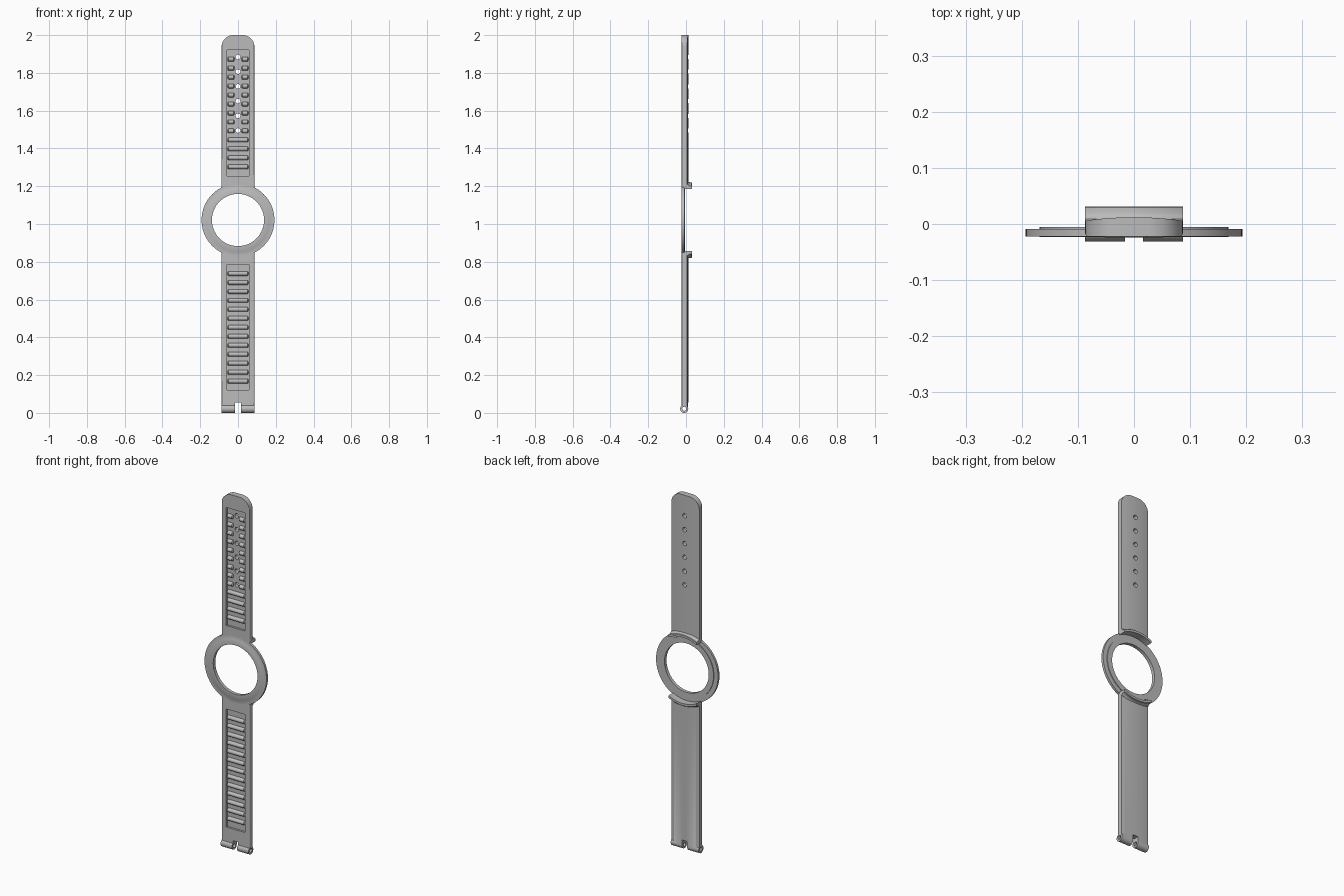
import bpy, bmesh, math
from mathutils import Vector

cube = bpy.data.objects.get("Cube")
if cube:
    bpy.data.objects.remove(cube, do_unlink=True)

grey = bpy.data.materials.new("strap grey")
grey.use_nodes = True
COLOUR = (0.5, 0.5, 0.5, 1)
grey.diffuse_color = COLOUR
grey.node_tree.nodes["Principled BSDF"].inputs["Base Color"].default_value = COLOUR

CZ = 1.021        # centre height of the case ring
HW = 0.087        # half width of the strap
FRONT, BACK = -0.0225, 0.012
SEAT = 0.186      # radius of the strap ends around the ring


def finish(name, bm):
    bmesh.ops.recalc_face_normals(bm, faces=bm.faces)
    me = bpy.data.meshes.new(name)
    bm.to_mesh(me)
    bm.free()
    ob = bpy.data.objects.new(name, me)
    bpy.context.collection.objects.link(ob)
    me.materials.append(grey)
    return ob


def loft(name, rows, closed=False):
    """Skin matching closed sections; cap the ends unless it loops."""
    bm = bmesh.new()
    loops = [[bm.verts.new(p) for p in row] for row in rows]
    n = len(loops[0])
    pairs = list(zip(loops, loops[1:])) + ([(loops[-1], loops[0])] if closed else [])
    for a, b in pairs:
        for i in range(n):
            j = (i + 1) % n
            bm.faces.new((a[i], a[j], b[j], b[i]))
    if not closed:
        bm.faces.new(loops[0])
        bm.faces.new(loops[-1])
    return finish(name, bm)


def prism(name, outline, axis, lo, hi):
    """Extrude a 2D outline along x, y or z."""
    def place(p, d):
        c = list(p)
        c.insert("xyz".index(axis), d)
        return Vector(c)
    return loft(name, [[place(p, d) for p in outline] for d in (lo, hi)])


def box(name, x0, x1, y0, y1, z0, z1):
    return prism(name, [(x0, y0), (x1, y0), (x1, y1), (x0, y1)], "z", z0, z1)


def arc(cx, cy, rx, ry, a0, a1, n):
    return [(cx + rx * math.cos(math.radians(a0 + (a1 - a0) * i / n)),
             cy + ry * math.sin(math.radians(a0 + (a1 - a0) * i / n))) for i in range(n + 1)]


def circle(cx, cy, r, n=24):
    return arc(cx, cy, r, r, 0, 360, n)[:-1]


def combine(ob, tool, op):
    """Apply a boolean and throw the tool away."""
    mod = ob.modifiers.new(op, "BOOLEAN")
    mod.operation, mod.object, mod.solver = op, tool, "EXACT"
    bpy.context.view_layer.update()
    graph = bpy.context.evaluated_depsgraph_get()
    me = bpy.data.meshes.new_from_object(ob.evaluated_get(graph))
    ob.modifiers.clear()
    ob.data = me
    bpy.data.objects.remove(tool, do_unlink=True)


def smooth(ob):
    for o in bpy.context.selected_objects:
        o.select_set(False)
    ob.select_set(True)
    bpy.context.view_layer.objects.active = ob
    bpy.ops.object.shade_smooth_by_angle(angle=math.radians(35))


# Strap cross-section: flat front with soft edges and a crowned back
edge = 0.006
half = arc(HW - edge, FRONT + edge, edge, edge, -90, 0, 5)
half += [(HW * t, BACK - 0.006 * t * t) for t in (1, 0.8, 0.6, 0.4, 0.2)]
section = half + [(0, BACK)] + [(-x, y) for x, y in reversed(half)]


def strap(name, outline, z0, z1):
    ob = prism(name, section, "z", z0, z1)
    combine(ob, prism("outline_tool", outline, "y", -0.1, 0.1), "INTERSECT")
    return ob


def seat_arc(sign):
    w = HW + 0.01
    return [(w * i / 12, CZ + sign * math.sqrt(SEAT ** 2 - (w * i / 12) ** 2)) for i in range(-12, 13)]


# Upper strap with a rounded tip
corner = 0.062
tip = arc(HW - corner, 2 - corner, corner, corner, 0, 90, 10)
tip += [(-x, z) for x, z in reversed(tip)]
upper = strap("upper_strap", seat_arc(1) + tip, 1.1, 2.0)

# Lower strap with a pin loop at its end
w = HW + 0.01
lower = strap("lower_strap", seat_arc(-1) + [(w, 0.0), (-w, 0.0)], 0.022, 0.95)
loop_y, loop_r = -0.0095, 0.0215
combine(lower, prism("loop_tool", circle(loop_y, loop_r, loop_r, 32), "x", -HW, HW), "UNION")
combine(lower, prism("pin_tool", circle(loop_y, loop_r, 0.0105), "x", -0.2, 0.2), "DIFFERENCE")
combine(lower, box("slot_tool", -0.016, 0.016, -0.1, 0.1, -0.1, 0.054), "DIFFERENCE")

# Front recesses
POCKET, FLOOR = 0.058, -0.011
ranges = {"upper": (upper, 1.255, 1.92), "lower": (lower, 0.12, 0.785)}
for ob, z0, z1 in ranges.values():
    combine(ob, box("pocket_tool", -POCKET, POCKET, -0.1, FLOOR, z0, z1), "DIFFERENCE")

# Adjustment holes
for i in range(6):
    hole = prism("hole_tool", circle(0, 1.495 + 0.0778 * i, 0.0125), "y", -0.1, 0.1)
    combine(upper, hole, "DIFFERENCE")


# Rounded ribs in the recesses, split in two beside the holes
def rib(name, x0, x1, z):
    rows = []
    for x, s in ((x0, 0.6), (x0 + 0.004, 1), (x1 - 0.004, 1), (x1, 0.6)):
        rows.append([(x, y, zz) for y, zz in arc(FLOOR + 0.001, z, 0.0145 * s, 0.012 * s, 90, 270, 10)])
    smooth(loft(name, rows))


for key, (ob, z0, z1) in ranges.items():
    for i in range(1, 14):
        z = z0 + (z1 - z0) * i / 14
        if key == "upper" and z > 1.46:
            rib("split_rib_left", 0.019, 0.055, z)
            rib("split_rib_right", -0.055, -0.019, z)
        else:
            rib(key + "_rib", -0.055, 0.055, z)
    smooth(ob)

# Case ring: thin flange with a thicker inner band
profile = [(0.138, -0.0235), (0.167, -0.0235), (0.169, -0.0225), (0.193, -0.0225),
           (0.193, -0.009), (0.168, -0.009), (0.168, -0.005), (0.138, -0.005)]
rows = []
for i in range(96):
    a = math.tau * i / 96
    rows.append([(r * math.cos(a), y, CZ + r * math.sin(a)) for r, y in profile])
smooth(loft("case_ring", rows, closed=True))

# Curved lips standing up behind the ring at each strap end
lip = [(SEAT, -0.012), (SEAT, 0.031), (0.198, 0.031), (0.2, 0.029),
       (0.2, 0.02), (0.202, 0.014), (0.208, 0.009), (0.208, -0.012)]
for name, sign in (("upper_lip", 1), ("lower_lip", -1)):
    rows = []
    for i in range(-12, 13):
        x = HW * i / 12
        rows.append([(x, y, CZ + sign * math.sqrt(r * r - x * x)) for r, y in lip])
    smooth(loft(name, rows))
